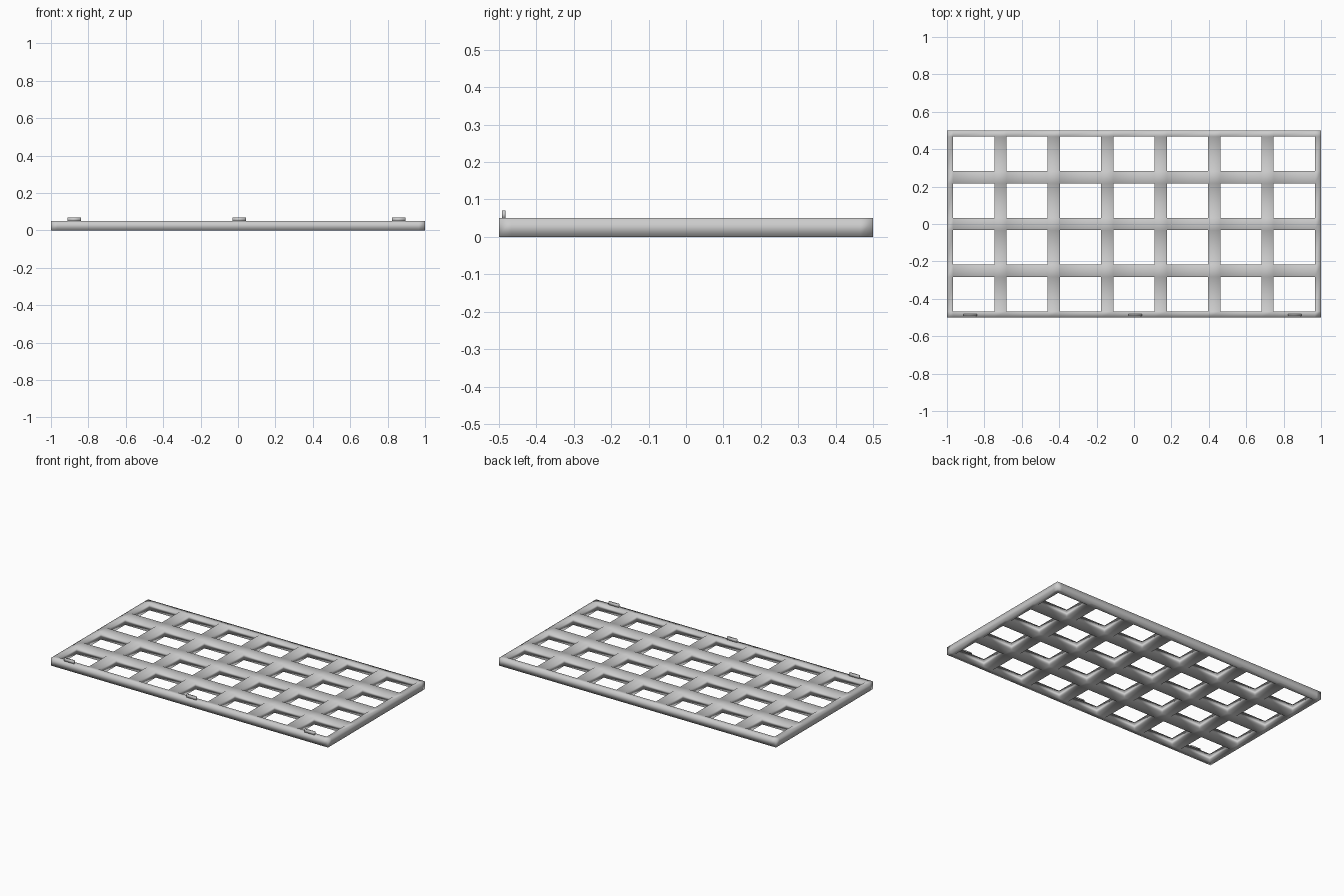
import bpy
import bmesh
from mathutils import Vector

cube = bpy.data.objects.get("Cube")
if cube:
    bpy.data.objects.remove(cube, do_unlink=True)

LENGTH, DEPTH, THICK = 2.0, 1.0, 0.05
COLUMNS, ROWS = 7, 4
HOLE_X, HOLE_Y = 0.22, 0.185

grey = bpy.data.materials.new("light_grey")
grey.use_nodes = True
grey.diffuse_color = (0.6, 0.6, 0.6, 1)
grey.node_tree.nodes["Principled BSDF"].inputs["Base Color"].default_value = (0.6, 0.6, 0.6, 1)


def finish(name, bm):
    """Turn a bmesh into a smooth grey object."""
    bmesh.ops.recalc_face_normals(bm, faces=bm.faces[:])
    for face in bm.faces:
        face.smooth = True
    mesh = bpy.data.meshes.new(name)
    bm.to_mesh(mesh)
    bm.free()
    mesh.materials.append(grey)
    obj = bpy.data.objects.new(name, mesh)
    bpy.context.collection.objects.link(obj)


def bar_lines(size, count, hole):
    """Outer edges plus both sides of each evenly spaced opening."""
    pitch = size / count
    lines = [-size / 2]
    for i in range(count):
        mid = -size / 2 + (i + 0.5) * pitch
        lines += [mid - hole / 2, mid + hole / 2]
    return lines + [size / 2]


# Lattice panel: fill every cell except the openings, then thicken
xs = bar_lines(LENGTH, COLUMNS, HOLE_X)
ys = bar_lines(DEPTH, ROWS, HOLE_Y)
bm = bmesh.new()
grid = [[bm.verts.new((x, y, 0)) for y in ys] for x in xs]
for i in range(len(xs) - 1):
    for j in range(len(ys) - 1):
        if not (i % 2 and j % 2):
            bm.faces.new((grid[i][j], grid[i + 1][j], grid[i + 1][j + 1], grid[i][j + 1]))
top = bmesh.ops.extrude_face_region(bm, geom=bm.faces[:])["geom"]
bmesh.ops.translate(bm, vec=Vector((0, 0, THICK)),
                    verts=[v for v in top if isinstance(v, bmesh.types.BMVert)])
finish("lattice_panel", bm)

# Small upright tabs along the front edge
for name, x in (("right_tab", -0.875), ("middle_tab", 0.007), ("left_tab", 0.86)):
    bm = bmesh.new()
    bmesh.ops.create_cube(bm, size=1)
    bmesh.ops.scale(bm, vec=(0.072, 0.01, 0.022), verts=bm.verts)
    bmesh.ops.translate(bm, vec=(x, -0.487, THICK + 0.009), verts=bm.verts)
    finish(name, bm)
